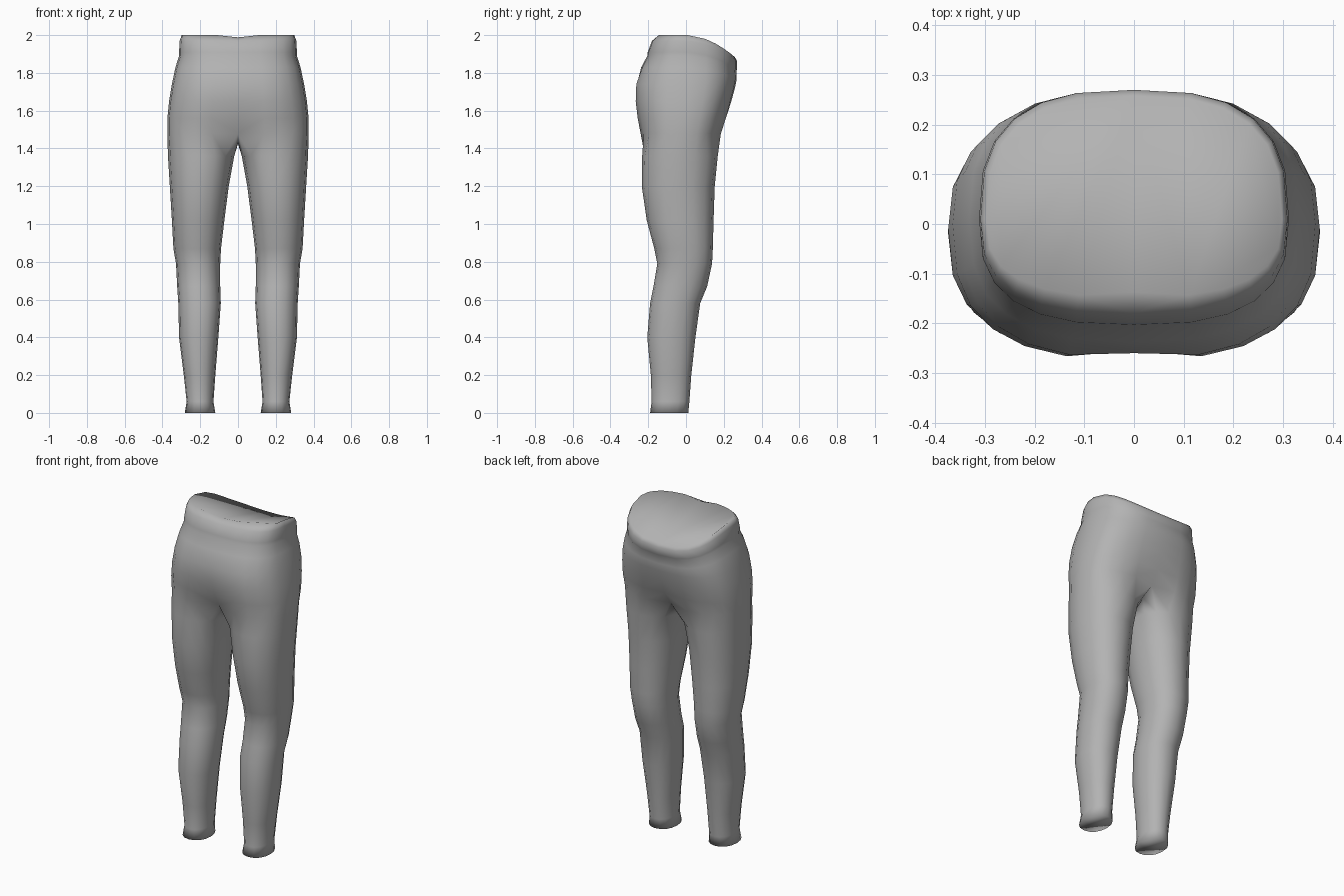
import bpy, bmesh
from math import sin, cos, pi

if "Cube" in bpy.data.objects:
    bpy.data.objects.remove(bpy.data.objects["Cube"])

SIDES = 16          # vertices around a leg
ARC = 13            # vertices around half of the torso


def spow(v, p):
    return abs(v) ** p * (1 if v >= 0 else -1)


def leg_ring(z, x_in, x_out, y0, y1, p=0.92):
    """Closed ring; starts on the -y inner corner and runs round the outside."""
    cx, rx = (x_in + x_out) / 2, (x_out - x_in) / 2
    cy, ry = (y0 + y1) / 2, (y1 - y0) / 2
    ring = []
    for k in range(SIDES):
        a = -0.75 * pi + 2 * pi * k / SIDES
        ring.append((cx + rx * spow(cos(a), p), cy + ry * spow(sin(a), p), z))
    return ring


def torso_arc(z, x_out, y0, y1, notch0, notch1, tilt, cy=0.01, p=0.73):
    """Half ring from the -y centre seam round to the +y centre seam."""
    arc = []
    for k in range(ARC):
        t = pi * k / (ARC - 1)
        x = x_out * max(sin(t), 0) ** p if 0 < k < ARC - 1 else 0
        c = -spow(cos(t), p)
        y = cy + c * (y1 - cy if c > 0 else cy - y0)
        y += notch0 * (k == 0) - notch1 * (k == ARC - 1)
        arc.append((x, y, z - tilt * 1.6 * max(y, 0) ** 1.9))
    return arc


bm = bmesh.new()


def add(points):
    return [bm.verts.new(c) for c in points]


def bridge(a, b, closed):
    n = len(a)
    for i in range(n if closed else n - 1):
        j = (i + 1) % n
        bm.faces.new((a[i], a[j], b[j], b[i]))


# leg: z, inner x, outer x, y min, y max
legs = [
    (0.00, 0.120, 0.282, -0.190, 0.012),
    (0.06, 0.130, 0.272, -0.182, 0.018),
    (0.20, 0.120, 0.287, -0.186, 0.028),
    (0.40, 0.104, 0.312, -0.205, 0.050),
    (0.58, 0.091, 0.316, -0.190, 0.075),
    (0.67, 0.094, 0.322, -0.172, 0.112),
    (0.79, 0.094, 0.328, -0.152, 0.138),
    (0.87, 0.090, 0.342, -0.168, 0.142),
    (1.02, 0.072, 0.350, -0.208, 0.146),
    (1.20, 0.049, 0.361, -0.234, 0.152),
    (1.36, 0.020, 0.371, -0.232, 0.168),
]
rings = [add(leg_ring(*row)) for row in legs]
bm.faces.new(rings[0][::-1])

# crotch ring: torso arc closed underneath along the centre line
arc = torso_arc(1.48, 0.374, -0.246, 0.190, 0.06, 0.04, 0, -0.02)
crotch = add(arc + [(0, 0.08, 1.435), (0, -0.02, 1.425), (0, -0.11, 1.435)])
rings.append(crotch)
for a, b in zip(rings, rings[1:]):
    bridge(a, b, True)

# hips and waistband: z, outer x, y min, y max, seam notches, tilt, middle y
hips = [
    (1.56, 0.374, -0.262, 0.217, 0.035, 0.012, 0, -0.01),
    (1.65, 0.365, -0.273, 0.240, 0.018, 0.0, 0, 0.0),
    (1.74, 0.350, -0.270, 0.258, 0.010, 0.0, 0.2),
    (1.83, 0.331, -0.237, 0.268, 0.0, 0.0, 0.5),
    (1.89, 0.312, -0.205, 0.266, 0.0, 0.0, 0.6),
    (1.91, 0.312, -0.203, 0.270, 0.0, 0.0, 0.7),
    (1.97, 0.309, -0.180, 0.270, 0.0, 0.0, 0.8),
    (2.00, 0.298, -0.147, 0.258, 0.010, 0.0, 0.95),
]
last = crotch[:ARC]
for row in hips:
    cur = add(torso_arc(*row))
    bridge(last, cur, False)
    last = cur
last[0].co.z -= 0.012   # dip at the back of the waist
bm.faces.new(last)      # waist cap

bmesh.ops.recalc_face_normals(bm, faces=bm.faces[:])
for f in bm.faces:
    f.smooth = True
mesh = bpy.data.meshes.new("trousers")
bm.to_mesh(mesh)
bm.free()
trousers = bpy.data.objects.new("trousers", mesh)
bpy.context.collection.objects.link(trousers)

# dark grey cloth
cloth = bpy.data.materials.new("cloth")
cloth.diffuse_color = (0.45, 0.45, 0.45, 1)
cloth.use_nodes = True
cloth.node_tree.nodes["Principled BSDF"].inputs["Base Color"].default_value = cloth.diffuse_color
mesh.materials.append(cloth)

# second half
mirror = trousers.modifiers.new("mirror", 'MIRROR')
mirror.use_axis[0] = True
mirror.use_clip = True
mirror.merge_threshold = 0.0005
